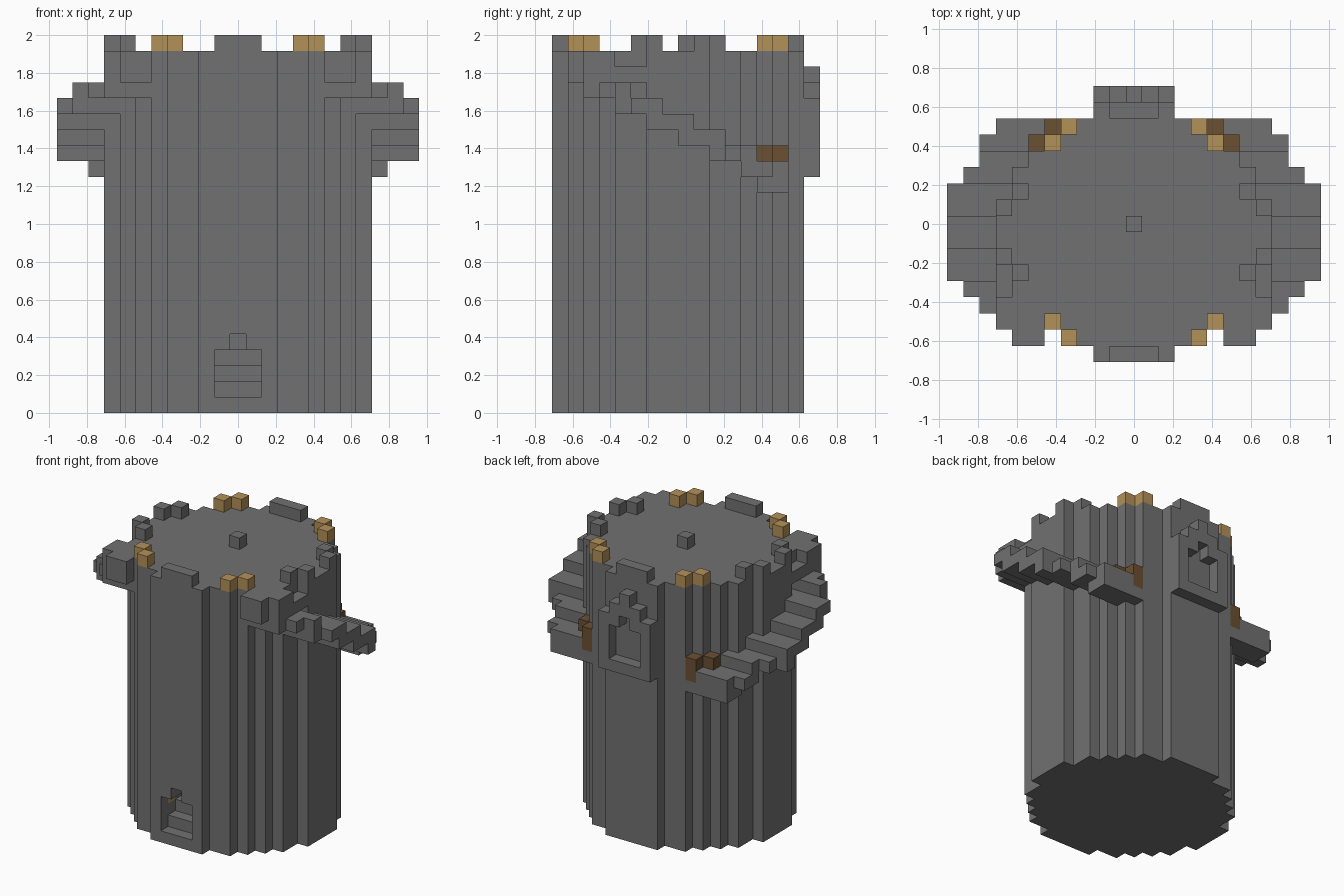
import bpy, bmesh
from mathutils import Vector

V = 2 / 24  # edge of one building block
if "Cube" in bpy.data.objects:
    bpy.data.objects.remove(bpy.data.objects["Cube"], do_unlink=True)


def material(name, rgb):
    m = bpy.data.materials.new(name)
    m.use_nodes = True
    m.diffuse_color = (*rgb, 1)
    m.node_tree.nodes["Principled BSDF"].inputs["Base Color"].default_value = (*rgb, 1)
    return m


stone = material("grey_stone", (0.165, 0.165, 0.165))
gold = material("golden_wood", (0.45, 0.285, 0.098))
brown = material("dark_wood", (0.145, 0.08, 0.032))


def span(a, b):
    return range(a, b + 1)


def box(xs, ys, zs):
    return {(x, y, z) for x in xs for y in ys for z in zs}


def mirrored(cells):
    return cells | {(-x, y, z) for x, y, z in cells}


def block_part(name, cells, mat):
    """Outer skin of a set of unit blocks, with flat regions merged."""
    bm = bmesh.new()
    corners = {}

    def vert(p):
        key = tuple(round(c * 2) for c in p)
        if key not in corners:
            corners[key] = bm.verts.new(p * V)
        return corners[key]

    for cell in cells:
        mid = Vector(cell) + Vector((0, 0, 0.5))
        for axis in range(3):
            for sign in (-1, 1):
                n = Vector((0, 0, 0))
                n[axis] = sign
                if tuple(int(a + b) for a, b in zip(cell, n)) in cells:
                    continue
                u = Vector((0, 0, 0))
                u[(axis + 1) % 3] = 0.5
                w = n.cross(u)
                c = mid + n / 2
                bm.faces.new([vert(p) for p in (c - u - w, c + u - w, c + u + w, c - u + w)])
    bmesh.ops.dissolve_limit(bm, angle_limit=0.01, verts=bm.verts[:], edges=bm.edges[:])
    mesh = bpy.data.meshes.new(name)
    bm.to_mesh(mesh)
    bm.free()
    mesh.materials.append(mat)
    obj = bpy.data.objects.new(name, mesh)
    bpy.context.collection.objects.link(obj)


# Round tower: half width of each row, from the front rim to the middle
half_rows = [2, 4, 5, 6, 7, 7, 8, 8]
width = {}
for k, w in enumerate(half_rows):
    width[k - 8] = width[7 - k] = w
tower = set()
for y, w in width.items():
    tower |= box(span(-w, w), [y], range(23))

# Front doorway with steps climbing inwards
for k in range(3):
    tower -= box(span(-1, 1), [k - 8], span(1 + k, 3))
tower -= box([0], [-8, -7], [4])
lamps = mirrored({(2, -7, 3)})
tower -= lamps
block_part("tower", tower, stone)
block_part("doorway_lamps", lamps, gold)

# Battlements
block_part("end_battlements", box(span(-1, 1), [-8, 7], [23]), stone)
block_part("side_battlements",
           mirrored({(8, 1, 23), (7, 2, 23), (8, -2, 23), (7, -3, 23)}), stone)
block_part("golden_battlements",
           mirrored({(4, -7, 23), (5, -6, 23), (4, 6, 23), (5, 5, 23)}), gold)
block_part("roof_knob", {(0, 0, 23)}, stone)

# Stepped window frame on the back
frame = set()
for x in span(-2, 2):
    frame |= box([x], [8], span(15, 21 - abs(x)))
frame -= box(span(-1, 1), [8], span(16, 18)) | {(0, 8, 19)}
block_part("window_frame", frame, stone)

# Doors at the foot of each outer stair
doors = mirrored(box([5], [6], [15, 16]) | box([6], [5], [15, 16]))
block_part("stair_doors", doors, brown)

# Curving outer stairs: outer limit of each row, then one slab per level
reach = {6: 8, 5: 9, 4: 9, 3: 10, -4: 10, -5: 9, -6: 8, -7: 7}
# level: (back row, front row, furthest block out)
slabs = {14: (6, 5, 8), 15: (6, 4, 9), 16: (4, 2, 11), 17: (2, 0, 11),
         18: (0, -2, 11), 19: (-2, -4, 11), 20: (-4, -6, 10),
         21: (-3, -7, 8), 22: (-5, -7, 8)}
stairs = set()
for z, (back, front, limit) in slabs.items():
    for y in span(front, back):
        stairs |= box(span(width[y] + 1, min(limit, reach.get(y, 11))), [y], [z])
stairs -= {(5, -7, 21), (5, -7, 22)}
stairs = mirrored(stairs) - doors
block_part("outer_stairs", stairs, stone)
